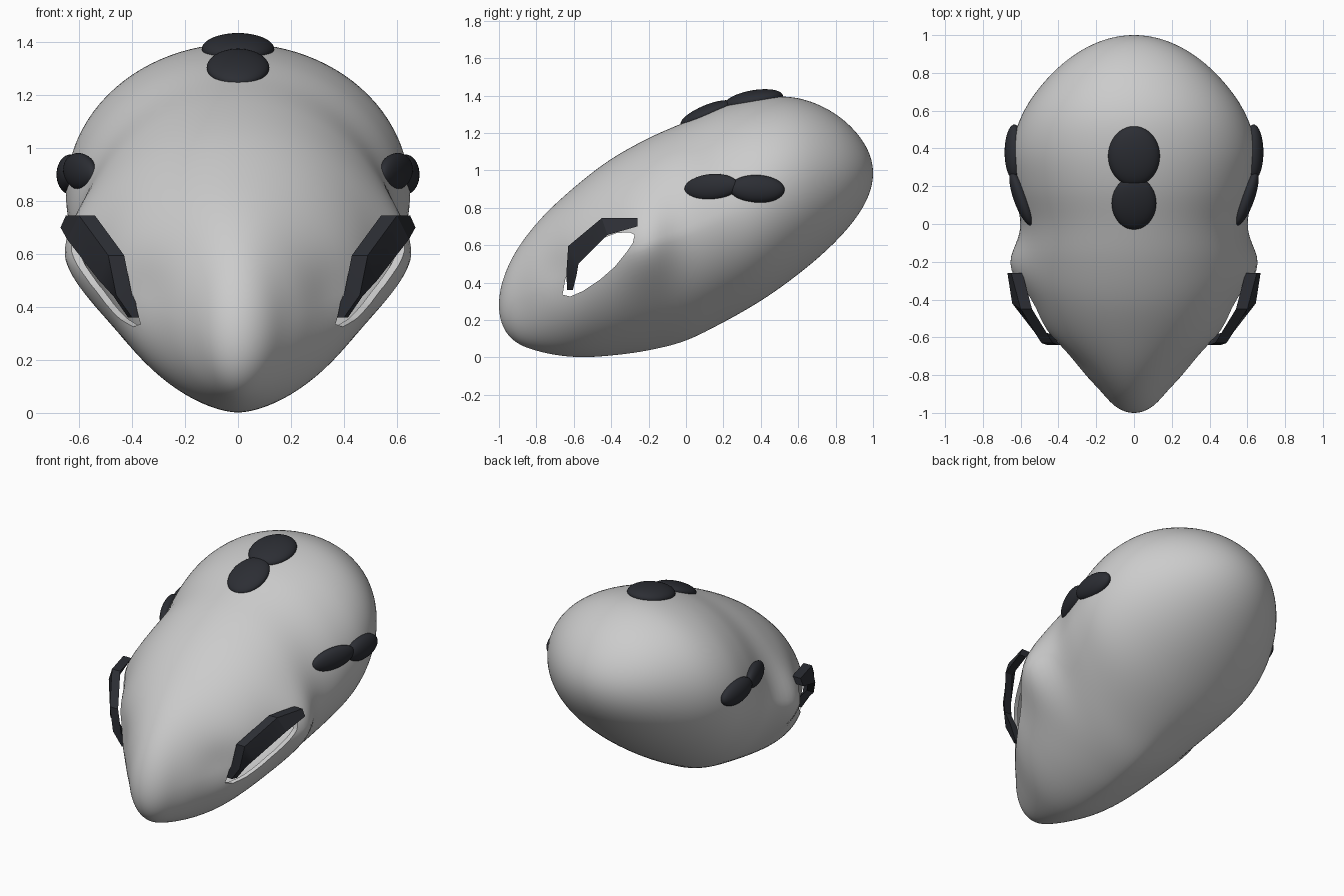
import bpy, bmesh, math

if "Cube" in bpy.data.objects:
    bpy.data.objects.remove(bpy.data.objects["Cube"])

dark = bpy.data.materials.new("dark")
dark.diffuse_color = (0.025, 0.027, 0.034, 1)
dark.use_nodes = True
dark.node_tree.nodes["Principled BSDF"].inputs["Base Color"].default_value = dark.diffuse_color


def curve(pts):
    """Smooth interpolation through (y, value) points."""
    n = len(pts)

    def slope(i):
        a, b = pts[max(i - 1, 0)], pts[min(i + 1, n - 1)]
        return (b[1] - a[1]) / (b[0] - a[0])

    def f(y):
        i = 0
        while i < n - 2 and y > pts[i + 1][0]:
            i += 1
        (y0, v0), (y1, v1) = pts[i], pts[i + 1]
        d = y1 - y0
        t = (y - y0) / d
        return (v0 * (1 + 2 * t) * (1 - t) ** 2 + slope(i) * d * t * (1 - t) ** 2
                + v1 * t * t * (3 - 2 * t) + slope(i + 1) * d * t * t * (t - 1))
    return f


def make_object(name, bm, mat=None, angle=None):
    bmesh.ops.recalc_face_normals(bm, faces=bm.faces)
    me = bpy.data.meshes.new(name)
    bm.to_mesh(me)
    bm.free()
    ob = bpy.data.objects.new(name, me)
    bpy.context.collection.objects.link(ob)
    if mat:
        me.materials.append(mat)
    if angle:
        smooth(ob, angle)
    return ob


def smooth(ob, angle):
    bpy.ops.object.select_all(action='DESELECT')
    ob.select_set(True)
    bpy.context.view_layer.objects.active = ob
    bpy.ops.object.shade_smooth_by_angle(angle=math.radians(angle))


# Head profiles along y: centre height, half height, half width, roundness of the underside
centre = curve([(-1, .28), (-.8, .375), (-.6, .455), (-.4, .535), (-.2, .605), (0, .675),
                (.2, .765), (.4, .845), (.6, .915), (.8, .96), (1, .985)])
height = curve([(-1, .6), (-.8, .565), (-.4, .573), (0, .585), (.4, .592), (.6, .588),
                (.8, .567), (1, .53)])
width = curve([(-1, .38), (-.9, .375), (-.8, .43), (-.6, .555), (-.4, .595), (-.2, .598),
               (0, .597), (.2, .65), (.4, .705), (.6, .727), (.8, .717), (1, .70)])
under = curve([(-1, 2), (-.8, 1.85), (-.5, 1.65), (-.2, 1.55), (.1, 1.7), (.5, 2), (1, 2)])


def gauss(y, z, cy, cz, sy, sz):
    return math.exp(-((y - cy) / sy) ** 2 - ((z - cz) / sz) ** 2)


def head_point(y, a):
    r = math.sqrt(1 - y * y)
    c, s = math.cos(a), math.sin(a)
    p = 2 if s > 0 else under(y)
    z = centre(y) + height(y) * r * math.copysign(abs(s) ** (2 / p), s)
    x = width(y) * r * abs(c) ** (2 / p)
    # flared eye corner and hollow beside the snout
    side = min(1, abs(c) * 2)
    x += side * (.07 * gauss(y, z, -.22, .6, .14, .22)
                 - .025 * gauss(y, z, -.68, .47, .1, .13))
    return (math.copysign(x, c), y, z)


# Head shell
RINGS, SEG = 90, 96
bm = bmesh.new()
rings = []
for i in range(1, RINGS):
    y = -math.cos(math.pi * i / RINGS)
    rings.append([bm.verts.new(head_point(y, 2 * math.pi * (j + .5) / SEG)) for j in range(SEG)])
for r0, r1 in zip(rings, rings[1:]):
    for j in range(SEG):
        k = (j + 1) % SEG
        bm.faces.new((r0[j], r0[k], r1[k], r1[j]))
for ring, y in ((rings[0], -1), (rings[-1], 1)):
    tip = bm.verts.new((0, y, centre(y)))
    for j in range(SEG):
        bm.faces.new((ring[j], ring[(j + 1) % SEG], tip))
head = make_object("head", bm)

# Almond eye openings, cut straight across
almond = [(-.66, .335), (-.645, .42), (-.60, .51), (-.53, .58), (-.45, .635), (-.37, .665),
          (-.30, .668), (-.275, .655), (-.285, .61), (-.32, .56), (-.38, .485), (-.46, .415),
          (-.55, .355), (-.62, .325)]
bm = bmesh.new()
ends = [[bm.verts.new((x, y, z)) for y, z in almond] for x in (-1, 1)]
bm.faces.new(ends[0])
bm.faces.new(ends[1])
for j in range(len(almond)):
    k = (j + 1) % len(almond)
    bm.faces.new((ends[0][j], ends[0][k], ends[1][k], ends[1][j]))
cutter = make_object("eye_cutter", bm)
mod = head.modifiers.new("eyes", 'BOOLEAN')
mod.object = cutter
mod.operation = 'DIFFERENCE'
mod.solver = 'EXACT'
bpy.context.view_layer.objects.active = head
bpy.ops.object.modifier_apply(modifier="eyes")
bpy.data.objects.remove(cutter)

# Remove the tunnel walls and give each opening a short inward lip
bm = bmesh.new()
bm.from_mesh(head.data)
tunnel = [f for f in bm.faces
          if max(v.co.x for v in f.verts) > .1 and min(v.co.x for v in f.verts) < -.1]
bmesh.ops.delete(bm, geom=tunnel, context='FACES')
edge = [e for e in bm.edges if e.is_boundary]
lip = bmesh.ops.extrude_edge_only(bm, edges=edge)["geom"]
for v in lip:
    if isinstance(v, bmesh.types.BMVert):
        v.co.x -= math.copysign(.03, v.co.x)
bm.to_mesh(head.data)
bm.free()
smooth(head, 40)

# Angular brows: outer edge and inner edge stations (x, y, z)
upper = [(.65, -.26, .745), (.60, -.45, .745), (.49, -.63, .595), (.46, -.64, .445), (.40, -.635, .36)]
lower = [(.67, -.26, .70), (.645, -.42, .655), (.525, -.575, .50), (.47, -.585, .44), (.415, -.605, .36)]
for side, sx in (("right", 1), ("left", -1)):
    bm = bmesh.new()
    loops = []
    for u, l in zip(upper, lower):
        pts = (u, l, (l[0] - .05, l[1], l[2]), (u[0] - .06, u[1], u[2]))
        loops.append([bm.verts.new((sx * x, y, z)) for x, y, z in pts])
    for a, b in zip(loops, loops[1:]):
        for j in range(4):
            k = (j + 1) % 4
            bm.faces.new((a[j], a[k], b[k], b[j]))
    bm.faces.new(loops[0])
    bm.faces.new(loops[-1])
    make_object("brow_" + side, bm, dark, 25)


# Flattened oval spots in overlapping pairs
def spot(name, loc, radii, rx=0, rz=0):
    bpy.ops.mesh.primitive_uv_sphere_add(segments=40, ring_count=20, location=loc,
                                         rotation=(math.radians(rx), 0, math.radians(rz)))
    ob = bpy.context.object
    ob.name = name
    ob.scale = radii
    ob.data.materials.append(dark)
    smooth(ob, 60)


spot("crown_spot_front", (0, .11, 1.303), (.118, .15, .045), 23)
spot("crown_spot_rear", (0, .36, 1.373), (.137, .16, .055), 10)
for side, sx in (("right", 1), ("left", -1)):
    spot("side_spot_front_" + side, (sx * .595, .135, .91), (.042, .152, .07), 5, -20 * sx)
    spot("side_spot_rear_" + side, (sx * .633, .38, .90), (.052, .147, .075), -2, 0)
